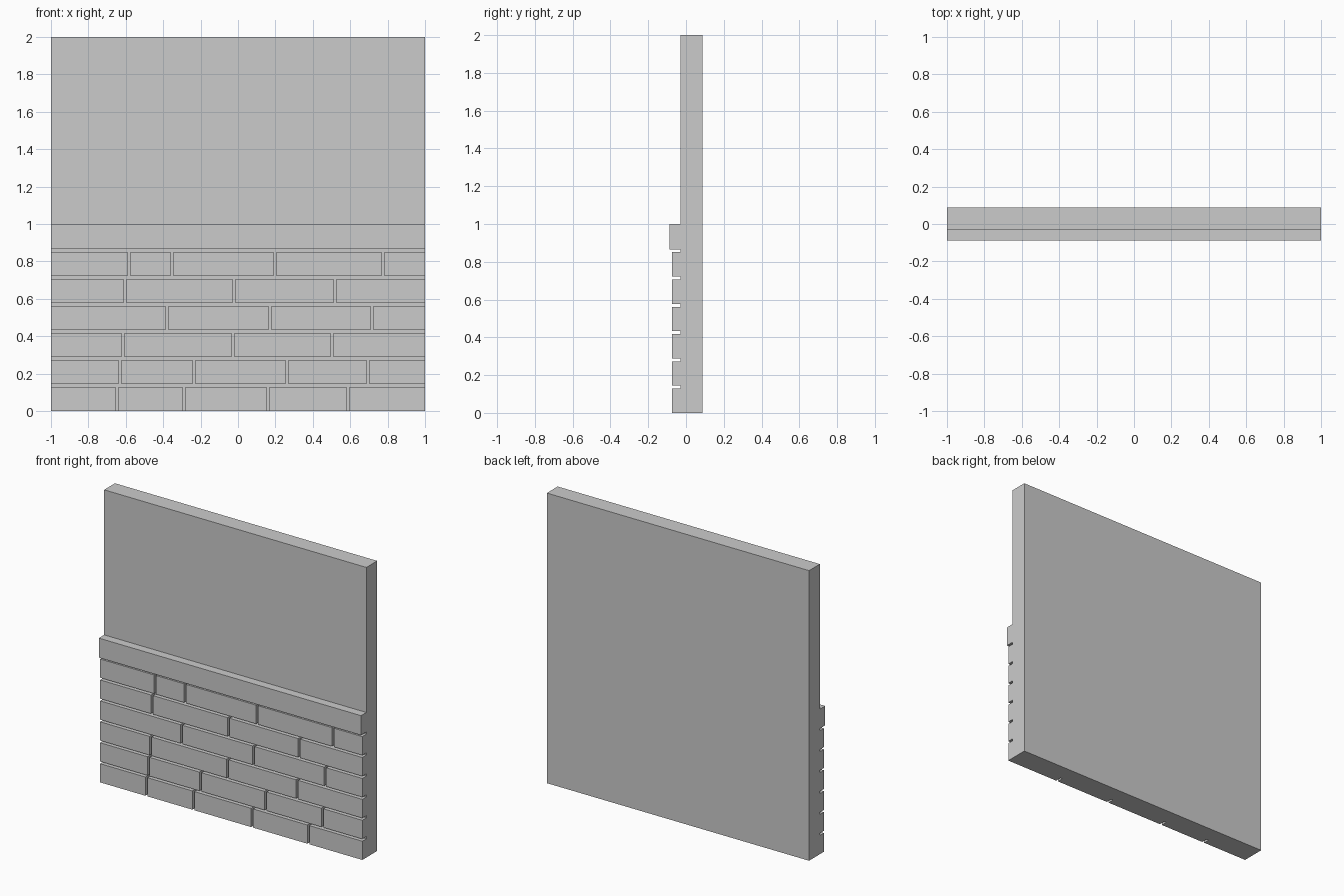
import bpy, bmesh
from mathutils import Matrix

if "Cube" in bpy.data.objects:
    bpy.data.objects.remove(bpy.data.objects["Cube"])

BACK, WALL, BRICK, CAP = 0.088, -0.03, -0.074, -0.088
PITCH, HEIGHT, GAP = 0.1443, 0.129, 0.0155

# Centres of the vertical joints, one list per brick course from the bottom up
joints = [
    [-0.647, -0.289, 0.160, 0.588],
    [-0.631, -0.235, 0.262, 0.695],
    [-0.615, -0.027, 0.503],
    [-0.380, 0.171, 0.717],
    [-0.604, -0.021, 0.518],
    [-0.583, -0.353, 0.198, 0.775],
]


def mesh_object(name, bm):
    bmesh.ops.recalc_face_normals(bm, faces=bm.faces)
    mesh = bpy.data.meshes.new(name)
    bm.to_mesh(mesh)
    bm.free()
    obj = bpy.data.objects.new(name, mesh)
    bpy.context.collection.objects.link(obj)
    return obj


# Wall: side profile with horizontal mortar grooves and a cap ledge, swept along x
profile = [(BACK, 0)]
for row in range(len(joints)):
    z = row * PITCH
    profile += [(BRICK, z), (BRICK, z + HEIGHT),
                (WALL, z + HEIGHT), (WALL, z + PITCH)]
    if row == 0:
        bottom = profile[1]
cap_z = len(joints) * PITCH
profile += [(CAP, cap_z), (CAP, 1), (WALL, 1), (WALL, 2), (BACK, 2)]

bm = bmesh.new()
face = bm.faces.new([bm.verts.new((-1, y, z)) for y, z in profile])
swept = bmesh.ops.extrude_face_region(bm, geom=[face], use_keep_orig=True)
bmesh.ops.translate(bm, vec=(2, 0, 0),
                    verts=[v for v in swept["geom"] if isinstance(v, bmesh.types.BMVert)])
wall = mesh_object("brick_wall_panel", bm)

# Vertical mortar joints: slots cut through each course down to the wall face
bm = bmesh.new()
margin = (PITCH - HEIGHT) * 0.35
for row, xs in enumerate(joints):
    z = row * PITCH + HEIGHT / 2
    for x in xs:
        size = (GAP, 0.1, HEIGHT + 2 * margin)
        bmesh.ops.create_cube(bm, size=1, matrix=Matrix.LocRotScale(
            (x, WALL - 0.05, z), None, size))
cutter = mesh_object("joint_cutter", bm)
cutter.hide_render = True

mod = wall.modifiers.new("joints", 'BOOLEAN')
mod.operation = 'DIFFERENCE'
mod.solver = 'EXACT'
mod.object = cutter
bpy.context.view_layer.objects.active = wall
wall.select_set(True)
bpy.ops.object.modifier_apply(modifier=mod.name)
bpy.data.objects.remove(cutter)
